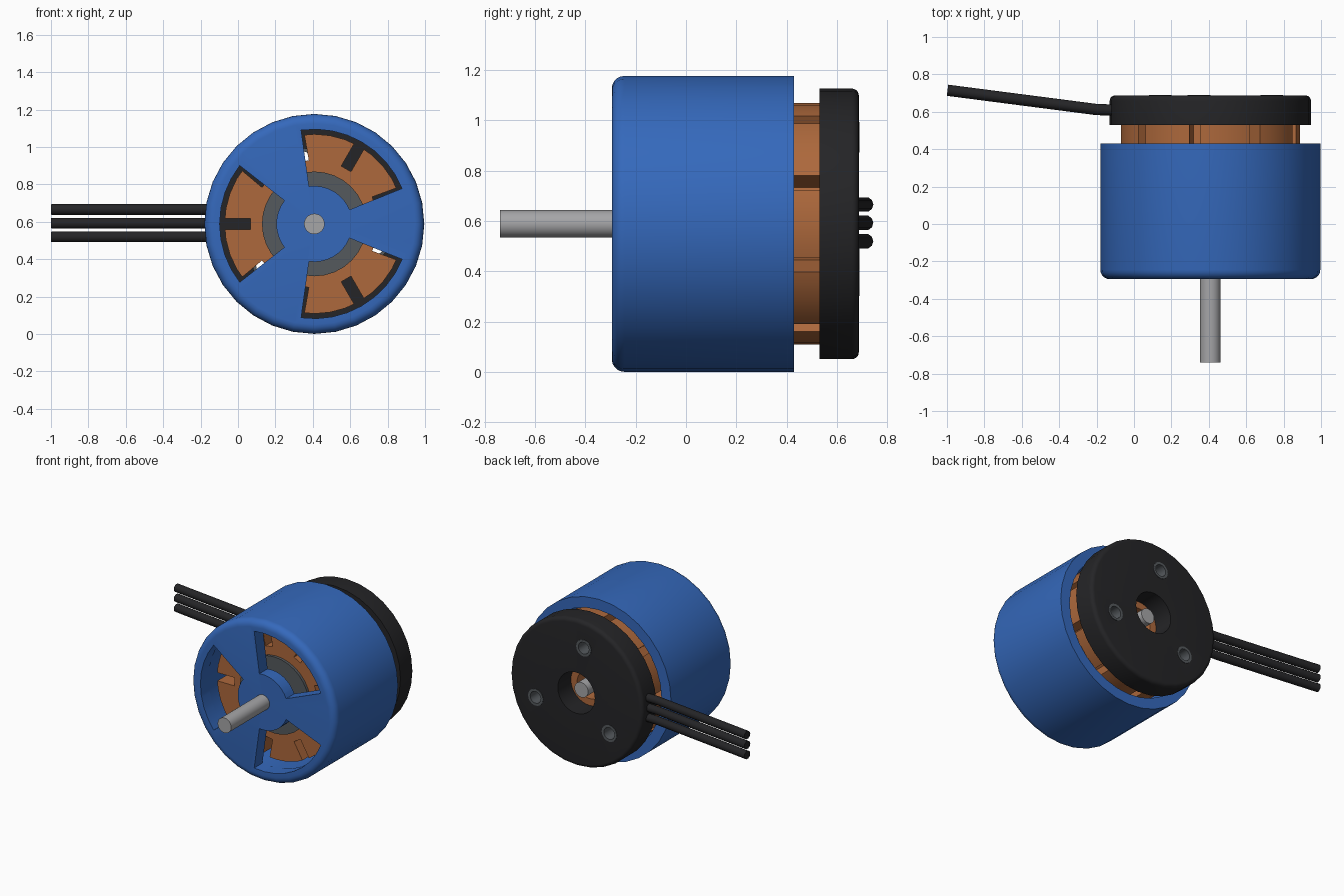
import bpy, bmesh, math
from mathutils import Vector

if "Cube" in bpy.data.objects:
    bpy.data.objects.remove(bpy.data.objects["Cube"])

CX, CZ = 0.408, 0.589          # motor axis runs along y through this point


def material(name, rgb):
    m = bpy.data.materials.new(name)
    m.diffuse_color = (*rgb, 1)
    m.use_nodes = True
    m.node_tree.nodes["Principled BSDF"].inputs["Base Color"].default_value = m.diffuse_color
    return m


BLUE = material("blue", (0.035, 0.14, 0.50))
COPPER = material("copper", (0.42, 0.14, 0.045))
BLACK = material("black", (0.018, 0.018, 0.02))
DARK = material("dark_grey", (0.09, 0.10, 0.11))
STEEL = material("steel", (0.38, 0.38, 0.39))


def at(r, deg, y):
    a = math.radians(deg)
    return Vector((CX + r * math.cos(a), y, CZ + r * math.sin(a)))


def make(name, bm, mat):
    bmesh.ops.recalc_face_normals(bm, faces=bm.faces[:])
    me = bpy.data.meshes.new(name)
    bm.to_mesh(me)
    bm.free()
    ob = bpy.data.objects.new(name, me)
    bpy.context.collection.objects.link(ob)
    if mat:
        me.materials.append(mat)
    return ob


def lathe(name, profile, mat, n=32, centre=None):
    """Closed (radius, y) profile turned about the motor axis."""
    bm = bmesh.new()
    off = centre - Vector((CX, 0, CZ)) if centre else Vector()
    rings = []
    for r, y in profile:
        if r == 0:
            rings.append([bm.verts.new(at(0, 0, y) + off)] * n)
        else:
            rings.append([bm.verts.new(at(r, 360 * i / n, y) + off) for i in range(n)])
    for k, a in enumerate(rings):
        b = rings[(k + 1) % len(rings)]
        for i in range(n):
            j = (i + 1) % n
            vs = list(dict.fromkeys((a[i], a[j], b[j], b[i])))
            if len(vs) > 2:
                bm.faces.new(vs)
    return make(name, bm, mat)


def prism(bm, outline, y0, y1):
    """Extrude a list of front-plane points from y0 to y1."""
    lo = [bm.verts.new((p.x, y0, p.z)) for p in outline]
    hi = [bm.verts.new((p.x, y1, p.z)) for p in outline]
    bm.faces.new(lo)
    bm.faces.new(hi[::-1])
    for i in range(len(lo)):
        j = (i + 1) % len(lo)
        bm.faces.new((lo[i], lo[j], hi[j], hi[i]))


def cut(ob, cutter):
    mod = ob.modifiers.new("cut", 'BOOLEAN')
    mod.operation, mod.object, mod.solver = 'DIFFERENCE', cutter, 'EXACT'
    bpy.context.view_layer.objects.active = ob
    bpy.ops.object.modifier_apply(modifier=mod.name)
    bpy.data.objects.remove(cutter)


def smooth(ob):
    bpy.ops.object.select_all(action='DESELECT')
    ob.select_set(True)
    bpy.context.view_layer.objects.active = ob
    bpy.ops.object.shade_smooth_by_angle(angle=math.radians(32))


def fillet(r, y, rad, sy):
    """Quarter-round from the flat end at y to the side at radius r."""
    return [(r - rad + rad * math.sin(t), y + sy * rad * (1 - math.cos(t)))
            for t in [math.radians(18 * k) for k in range(6)]]


# rotating bell: open cup with three front windows
bell = lathe("bell", [(0, -0.295)] + fillet(0.588, -0.295, 0.05, 1) +
             [(0.588, 0.43), (0.51, 0.43), (0.51, -0.20), (0, -0.20)], BLUE)
bm = bmesh.new()
for c in (60, 180, 300):
    arc = [-38 + 76 * k / 8 for k in range(9)]
    prism(bm, [at(0.506, c + d, 0) for d in arc] +
          [at(0.203, c + d, 0) for d in reversed(arc)], -0.4, -0.1)
cut(bell, make("window_cutter", bm, None))

# copper stator with nine radial slots
stator = lathe("stator_windings", [(0.10, -0.14), (0.48, -0.14), (0.48, 0.535), (0.10, 0.535)], COPPER, 36)
bm = bmesh.new()
for k in range(9):
    a = 20 + 40 * k
    t = at(0.03, a + 90, 0) - at(0, 0, 0)
    prism(bm, [at(0.34, a, 0) - t, at(0.6, a, 0) - t, at(0.6, a, 0) + t, at(0.34, a, 0) + t], -0.3, 0.7)
cut(stator, make("slot_cutter", bm, None))

# grey hub in front of the windings
hub = lathe("stator_hub", [(0.08, -0.16), (0.28, -0.16), (0.28, 0.10), (0.08, 0.10)], DARK)

# mounting base with shaft opening and three screw holes
base = lathe("mounting_base", [(0.15, 0.53), (0.538, 0.53)] +
             fillet(0.538, 0.687, 0.028, -1)[::-1] + [(0.15, 0.687)], BLACK)
holes = [at(0.35, a, 0) for a in (100, 220, 340)]
bm = bmesh.new()
for h in holes:
    prism(bm, [h + Vector((0.06 * math.cos(i * math.pi / 8), 0, 0.06 * math.sin(i * math.pi / 8)))
               for i in range(16)], 0.45, 0.8)
cut(base, make("screw_hole_cutter", bm, None))
inserts = [lathe(f"screw_insert_{i + 1}", [(0.043, 0.54), (0.061, 0.54), (0.061, 0.69), (0.043, 0.69)],
                 DARK, 16, h) for i, h in enumerate(holes)]

# shaft
shaft = lathe("shaft", [(0, -0.74), (0.055, -0.74), (0.055, 0.63), (0, 0.63)], STEEL, 24)

for ob in [bell, stator, hub, base, shaft] + inserts:
    smooth(ob)

# three lead wires leaving the base
for i, dz in enumerate((-0.073, 0, 0.073)):
    cu = bpy.data.curves.new(f"lead_wire_{i + 1}", 'CURVE')
    cu.dimensions = '3D'
    cu.bevel_depth, cu.bevel_resolution, cu.use_fill_caps = 0.03, 3, True
    sp = cu.splines.new('POLY')
    pts = [(-0.06, 0.61), (-0.14, 0.61), (-0.20, 0.612), (-0.997, 0.715)]
    sp.points.add(len(pts) - 1)
    for p, (x, y) in zip(sp.points, pts):
        p.co = (x, y, CZ + 0.004 + dz, 1)
    sp.use_smooth = True
    cu.materials.append(BLACK)
    wire = bpy.data.objects.new(cu.name, cu)
    bpy.context.collection.objects.link(wire)
